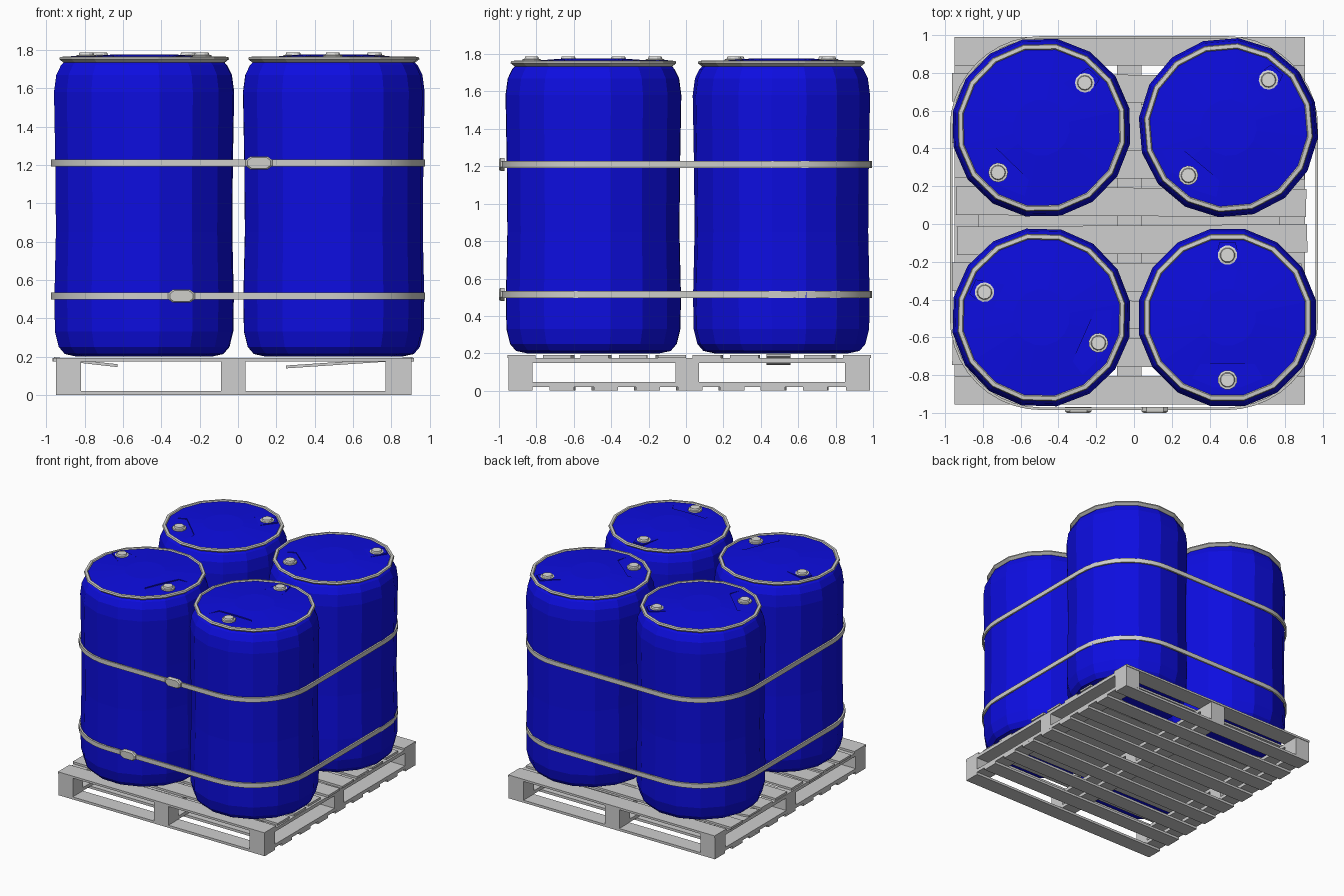
import bpy, bmesh, random
from math import sin, cos, pi, radians
from mathutils import Matrix, Vector

random.seed(4)
cube = bpy.data.objects.get("Cube")
if cube:
    bpy.data.objects.remove(cube)


def material(name, colour):
    m = bpy.data.materials.new(name)
    m.use_nodes = True
    m.diffuse_color = (*colour, 1)
    m.node_tree.nodes["Principled BSDF"].inputs["Base Color"].default_value = (*colour, 1)
    return m


BLUE = material("drum blue", (0.004, 0.004, 0.75))
WOOD = material("pale grey wood", (0.62, 0.62, 0.62))
STEEL = material("strap steel", (0.62, 0.62, 0.59))
CAP = material("cap white", (0.72, 0.72, 0.70))


def skin(name, loops, mat, closed=False):
    """Join equal point loops with quads; cap the ends or close the tube."""
    bm = bmesh.new()
    rows = [[bm.verts.new(p) for p in loop] for loop in loops]
    n = len(rows[0])
    pairs = list(zip(rows, rows[1:]))
    if closed:
        pairs.append((rows[-1], rows[0]))
    else:
        bm.faces.new(rows[0])
        bm.faces.new(rows[-1])
    for a, b in pairs:
        for i in range(n):
            bm.faces.new((a[i], a[(i + 1) % n], b[(i + 1) % n], b[i]))
    bmesh.ops.recalc_face_normals(bm, faces=bm.faces[:])
    mesh = bpy.data.meshes.new(name)
    bm.to_mesh(mesh)
    bm.free()
    mesh.materials.append(mat)
    ob = bpy.data.objects.new(name, mesh)
    bpy.context.collection.objects.link(ob)
    return ob


def lathe(name, profile, sides, mat, closed=False):
    turn = [2 * pi * (i + 0.5) / sides for i in range(sides)]
    return skin(name, [[(r * cos(t), r * sin(t), z) for t in turn] for r, z in profile], mat, closed)


def prism(name, outline, z0, z1, mat):
    return skin(name, [[(x, y, z) for x, y in outline] for z in (z0, z1)], mat)


def box(name, x0, x1, y0, y1, z0, z1, mat):
    return prism(name, [(x0, y0), (x1, y0), (x1, y1), (x0, y1)], z0, z1, mat)


def smooth(ob):
    bpy.ops.object.select_all(action='DESELECT')
    bpy.context.view_layer.objects.active = ob
    ob.select_set(True)
    bpy.ops.object.shade_smooth_by_angle(angle=radians(35))


# Drums: (name, centre x, centre y, turn in degrees)
DRUMS = [("front_right", -0.49, -0.495, 66), ("front_left", 0.495, -0.495, 0),
         ("back_right", -0.49, 0.51, -44), ("back_left", 0.5, 0.51, -40)]
BODY = [(0.36, 0.2), (0.42, 0.213), (0.452, 0.25), (0.472, 0.33), (0.475, 0.5),
        (0.467, 0.85), (0.47, 1.2), (0.477, 1.58), (0.465, 1.67), (0.44, 1.72),
        (0.425, 1.735), (0.42, 1.757), (0.15, 1.777)]
RIM = [(0.42, 1.728), (0.45, 1.752), (0.445, 1.763), (0.425, 1.765), (0.418, 1.755)]
BUNG = [(0.042, 1.752), (0.052, 1.758), (0.052, 1.772), (0.04, 1.774), (0.036, 1.786)]
POCKET = [(-0.26, -0.45), (-0.145, -0.245), (0.145, -0.245), (0.26, -0.45)]
LEDGE = [(-0.08, 0.25), (-0.042, 0.4), (0.042, 0.4), (0.08, 0.25)]

for place, cx, cy, deg in DRUMS:
    body = lathe(place + "_drum", BODY, 16, BLUE)
    # Sunken pocket around the large bung
    cutter = prism("pocket_cutter", POCKET, 1.7602, 1.9, BLUE)
    cutter.hide_render = True
    cut = body.modifiers.new("pocket", 'BOOLEAN')
    cut.operation = 'DIFFERENCE'
    cut.solver = 'EXACT'
    cut.object = cutter
    bpy.context.view_layer.objects.active = body
    bpy.ops.object.modifier_apply(modifier=cut.name)
    bpy.data.objects.remove(cutter)
    parts = [body,
             lathe(place + "_rim_ring", RIM, 16, STEEL, closed=True),
             prism(place + "_bung_ledge", LEDGE, 1.75, 1.769, BLUE)]
    place_matrix = Matrix.Translation((cx, cy, 0)) @ Matrix.Rotation(radians(deg), 4, 'Z')
    for ob in parts:
        ob.matrix_world = place_matrix
    for label, y in (("large", -0.33), ("small", 0.33)):
        bung = lathe(f"{place}_{label}_bung", BUNG, 12, CAP)
        bung.matrix_world = place_matrix @ Matrix.Translation((0, y, 0))

# Straps wrapped round the four drums
CORNERS = [(0.49, 0.51), (-0.49, 0.51), (-0.49, -0.5), (0.49, -0.5)]


def strap(name, z):
    loops = []
    for quarter, (cx, cy) in enumerate(CORNERS):
        for step in range(11):
            a = (quarter + step / 10) * pi / 2
            loops.append([(cx + r * cos(a), cy + r * sin(a), z + h)
                          for r, h in ((0.471, -0.018), (0.485, -0.018),
                                       (0.485, 0.018), (0.471, 0.018))])
    smooth(skin(name, loops, STEEL, closed=True))


for label, z, x in (("upper", 1.21, 0.11), ("lower", 0.515, -0.295)):
    strap(label + "_strap", z)
    # Buckle with clipped corners
    outline = [(-0.07, -0.015), (-0.045, -0.034), (0.045, -0.034), (0.07, -0.015),
               (0.07, 0.015), (0.045, 0.034), (-0.045, 0.034), (-0.07, 0.015)]
    skin(label + "_buckle",
         [[(x + u * s, y, z + v * s) for u, v in outline]
          for y, s in ((-0.97, 1), (-0.992, 1), (-1.0, 0.85))], STEEL)

# Pallet: blocks and runners
XS = ((-0.95, -0.82), (-0.09, 0.04), (0.77, 0.905))
YS = ((-0.95, -0.82), (-0.055, 0.07), (0.85, 0.985))
for i, (x0, x1) in enumerate(XS):
    for j, (y0, y1) in enumerate(YS):
        box(f"block_{i}_{j}", x0, x1, y0, y1, 0.02, 0.175, WOOD)
    box(f"lower_runner_{i}", x0, x1, -0.95, 0.985, 0.02, 0.047, WOOD)
    box(f"upper_runner_{i}", x0, x1, -0.95, 0.985, 0.148, 0.175, WOOD)


def plank(name, x0, x1, y, width, z0, z1, skew=0):
    mid = (x0 + x1) / 2
    ob = box(name, x0 - mid, x1 - mid, -width / 2, width / 2, z0, z1, WOOD)
    ob.matrix_world = Matrix.Translation((mid, y, 0)) @ Matrix.Rotation(skew, 4, 'Z')
    return ob


# Deck planks, slightly uneven, with one broken
for i in range(10):
    y = -0.88 + i * 0.1994
    end = i in (0, 9)
    if i == 7:
        continue
    shift = 0 if end else random.uniform(-0.02, 0.015)
    skew = 0 if end else random.uniform(-0.012, 0.012)
    plank(f"deck_plank_{i}", -0.95 + shift, 0.905 + shift, y, 0.15, 0.175, 0.192, skew)
for i in range(9):
    end = i in (0, 8)
    plank(f"base_plank_{i}", -0.95, 0.905, -0.885 + i * 0.2256, 0.13, 0.0, 0.02,
          0 if end else random.uniform(-0.008, 0.008))


def broken(name, start, finish):
    """Sloping plank piece between two (x, z) ends."""
    (xa, za), (xb, zb) = start, finish
    skin(name, [[(x, y, z + t) for y, t in ((0.43, 0), (0.56, 0), (0.56, 0.015), (0.43, 0.015))]
                for x, z in ((xa, za), (xb, zb))], WOOD)


broken("broken_plank_right", (-0.96, 0.182), (-0.63, 0.145))
broken("broken_plank_left", (0.25, 0.138), (0.91, 0.182))
